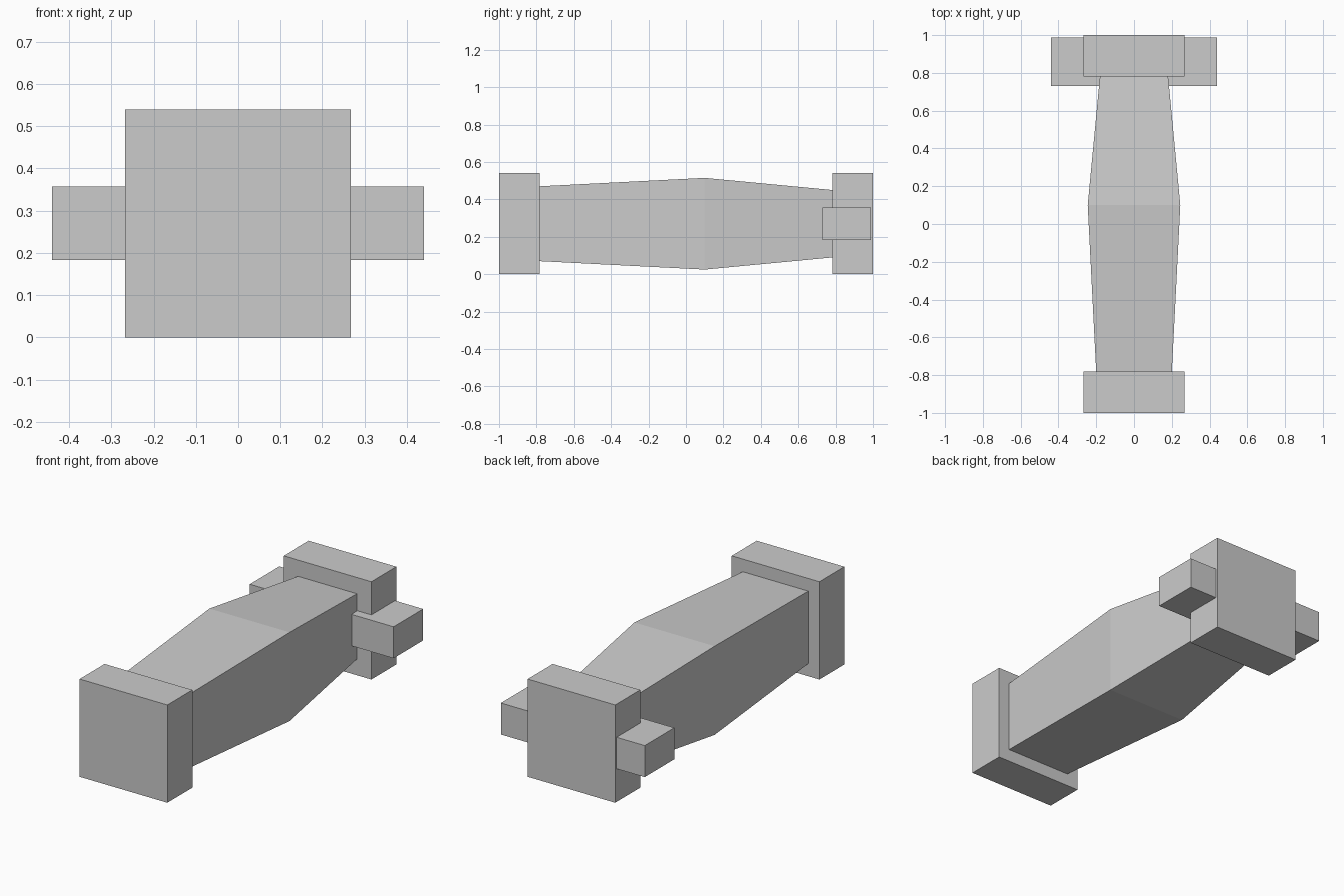
import bpy
import bmesh

cube = bpy.data.objects.get("Cube")
if cube:
    bpy.data.objects.remove(cube, do_unlink=True)

MID_Z = 0.27

grey = bpy.data.materials.new("plain grey")
grey.use_nodes = True
colour = (0.6, 0.6, 0.6, 1)
grey.diffuse_color = colour
grey.node_tree.nodes["Principled BSDF"].inputs["Base Color"].default_value = colour


def loft(name, sections):
    """Join rectangular sections (y, half width, half height) along y."""
    bm = bmesh.new()
    rings = []
    for y, w, h in sections:
        corners = [(-w, -h), (w, -h), (w, h), (-w, h)]
        rings.append([bm.verts.new((x, y, MID_Z + z)) for x, z in corners])
    for a, b in zip(rings, rings[1:]):
        for i in range(4):
            j = (i + 1) % 4
            bm.faces.new((a[i], a[j], b[j], b[i]))
    bm.faces.new(rings[0])
    bm.faces.new(rings[-1])
    bmesh.ops.recalc_face_normals(bm, faces=bm.faces)
    mesh = bpy.data.meshes.new(name)
    bm.to_mesh(mesh)
    bm.free()
    mesh.materials.append(grey)
    obj = bpy.data.objects.new(name, mesh)
    bpy.context.collection.objects.link(obj)
    return obj


# Tapered body, widest just behind the middle
loft("body", [(-0.785, 0.2, 0.2), (0.1, 0.245, 0.245), (0.785, 0.18, 0.18)])

# Square end blocks
for name, start, end in (("front_block", -1, -0.782), ("back_block", 0.782, 1)):
    loft(name, [(start, 0.268, 0.27), (end, 0.268, 0.27)])

# Crossbar through the back block
loft("crossbar", [(0.73, 0.44, 0.087), (0.988, 0.44, 0.087)])
